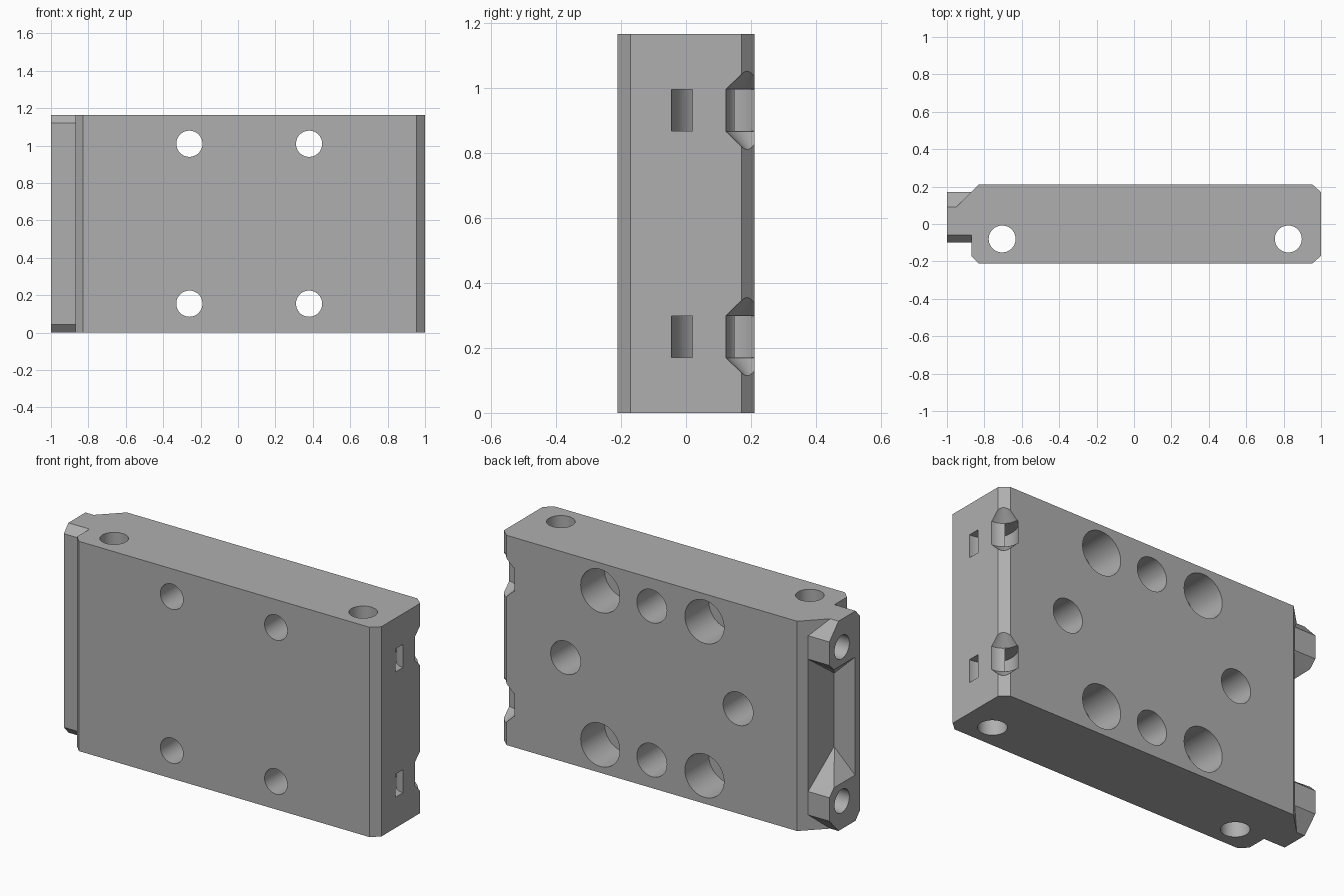
import bpy, bmesh
from math import sin, cos, pi, radians
from mathutils import Matrix, Vector

default = bpy.data.objects.get("Cube")
if default:
    bpy.data.objects.remove(default, do_unlink=True)

H = 1.165            # block height
MID = H / 2

steel = bpy.data.materials.new("plain_grey")
steel.use_nodes = True
GREY = (0.43, 0.43, 0.43, 1)
steel.diffuse_color = GREY
steel.node_tree.nodes["Principled BSDF"].inputs["Base Color"].default_value = GREY


def finish(name, bm):
    bmesh.ops.recalc_face_normals(bm, faces=bm.faces)
    mesh = bpy.data.meshes.new(name)
    bm.to_mesh(mesh)
    bm.free()
    mesh.materials.append(steel)
    obj = bpy.data.objects.new(name, mesh)
    bpy.context.collection.objects.link(obj)
    return obj


def prism(name, outline, z0, z1):
    bm = bmesh.new()
    face = bm.faces.new([bm.verts.new((x, y, z0)) for x, y in outline])
    out = bmesh.ops.extrude_face_region(bm, geom=[face])
    top = [v for v in out["geom"] if isinstance(v, bmesh.types.BMVert)]
    bmesh.ops.translate(bm, verts=top, vec=(0, 0, z1 - z0))
    return finish(name, bm)


def hull(name, points, flip=False):
    bm = bmesh.new()
    for x, y, z in points:
        bm.verts.new((x, y, H - z if flip else z))
    bmesh.ops.convex_hull(bm, input=bm.verts)
    bmesh.ops.dissolve_limit(bm, angle_limit=0.01, verts=bm.verts, edges=bm.edges)
    return finish(name, bm)


def rod(name, start, end, radius):
    a, b = Vector(start), Vector(end)
    bm = bmesh.new()
    turn = (b - a).to_track_quat('Z', 'Y').to_matrix().to_4x4()
    bmesh.ops.create_cone(bm, cap_ends=True, segments=48, radius1=radius,
                          radius2=radius, depth=(b - a).length,
                          matrix=Matrix.Translation((a + b) / 2) @ turn)
    return finish(name, bm)


def combine(target, tool, operation):
    mod = target.modifiers.new(tool.name, 'BOOLEAN')
    mod.operation = operation
    mod.solver = 'EXACT'
    mod.object = tool
    bpy.context.view_layer.objects.active = target
    bpy.ops.object.modifier_apply(modifier=mod.name)
    bpy.data.objects.remove(tool, do_unlink=True)


# Main block with chamfered vertical edges
block = prism("mounting_block", [(-.87, -.17), (-.83, -.21), (.955, -.21), (1, -.17),
                                 (1, .17), (.955, .21), (-.83, .21), (-.87, .17)], 0, H)

# Thin flange plate on the right end, bevelled at top and bottom
plate = hull("flange_plate", [(x, y, z) for x in (-1, -.86)
                              for y, z in ((-.1, .045), (-.1, H - .045), (-.06, 0),
                                           (-.06, H), (-.055, 0), (-.055, H))])
combine(block, plate, 'UNION')

# Gusseted lugs at both ends of the flange
outer = [(-.06, H), (.09, H), (.17, 1.08), (.17, .95), (.13, .91), (-.06, .91)]
inner = [(-.06, H), (.09, H), (.17, 1.08), (.17, .95), (-.06, .785)]
wedge = [(-.87, .17, H), (-.95, .09, H), (-.86, .09, H), (-.86, .17, H),
         (-.87, .17, 1.08), (-.86, .09, 1.08)]
for flip in (False, True):
    lug = [(-1, y, z) for y, z in outer]
    lug += [(x, y, z) for x in (-.87, -.86) for y, z in inner]
    combine(block, hull("lug", lug, flip), 'UNION')
    combine(block, hull("lug_wedge", wedge, flip), 'UNION')

# Bolt holes through the thickness, counterbored from the back
for z in (.155, 1.01):
    for x in (-.26, .38):
        combine(block, rod("bolt_hole", (x, -.4, z), (x, .1, z), .07), 'DIFFERENCE')
        combine(block, rod("counterbore", (x, 0, z), (x, .4, z), .12), 'DIFFERENCE')
    # Threaded hole in each lug
    combine(block, rod("lug_hole", (-1.2, .06, z), (-.6, .06, z), .065), 'DIFFERENCE')

# Blind dowel holes in the back
for x, z in ((.063, .155), (.063, 1.01), (.593, MID), (-.467, MID)):
    combine(block, rod("dowel_hole", (x, -.02, z), (x, .4, z), .092), 'DIFFERENCE')

# Vertical through holes
for x in (-.705, .825):
    combine(block, rod("vertical_hole", (x, -.08, -.2), (x, -.08, H + .2), .072), 'DIFFERENCE')

# Tie notches on the left back edge, each with a curved tie channel
arc = [radians(75 + 210 * i / 40) for i in range(41)]
channel = [(1 + .145 * cos(a), .1 + .145 * sin(a)) for a in arc]
channel += [(1 + .08 * cos(a), .1 + .08 * sin(a)) for a in reversed(arc)]
for z in (MID - .348, MID + .348):
    ring = [2 * pi * i / 48 for i in range(48)]
    notch = [(1 + .087 * cos(a), .21 + .087 * sin(a), z + s) for a in ring for s in (-.065, .065)]
    notch += [(1, .21, z - .149), (1, .21, z + .149)]
    combine(block, hull("tie_notch", notch), 'DIFFERENCE')
    combine(block, prism("tie_channel", channel, z - .064, z + .064), 'DIFFERENCE')

# Smooth bores, sharp edges
bpy.ops.object.select_all(action='DESELECT')
block.select_set(True)
bpy.context.view_layer.objects.active = block
bpy.ops.object.shade_smooth_by_angle(angle=radians(20))
